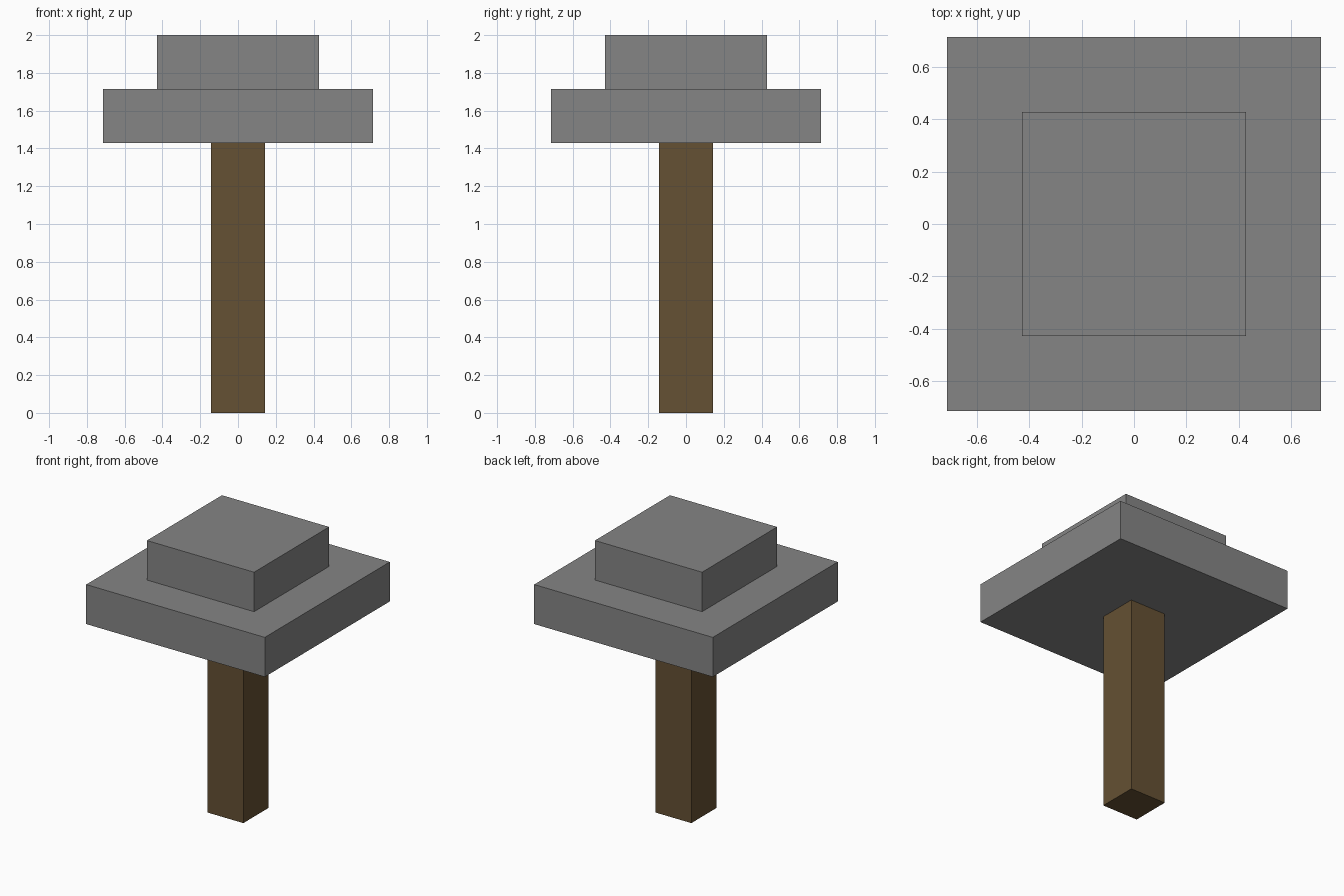
import bpy

default_cube = bpy.data.objects.get("Cube")
if default_cube:
    bpy.data.objects.remove(default_cube, do_unlink=True)

UNIT = 2 / 7  # every part is a whole number of these blocks


def make_material(name, colour):
    mat = bpy.data.materials.new(name)
    mat.use_nodes = True
    mat.diffuse_color = colour
    mat.node_tree.nodes["Principled BSDF"].inputs["Base Color"].default_value = colour
    return mat


def add_block(name, width, bottom, height, mat):
    """Square block; sizes are counted in units."""
    bpy.ops.mesh.primitive_cube_add(size=1, location=(0, 0, (bottom + height / 2) * UNIT))
    block = bpy.context.object
    block.name = name
    block.scale = (width * UNIT, width * UNIT, height * UNIT)
    bpy.ops.object.transform_apply(location=False, rotation=False, scale=True)
    block.data.materials.append(mat)
    return block


wood = make_material("brown wood", (0.13, 0.082, 0.033, 1))
stone = make_material("grey stone", (0.235, 0.235, 0.235, 1))

# Square post carrying a two-step cap
add_block("post", 1, 0, 5, wood)
add_block("lower_cap", 5, 5, 1, stone)
add_block("upper_cap", 3, 6, 1, stone)
